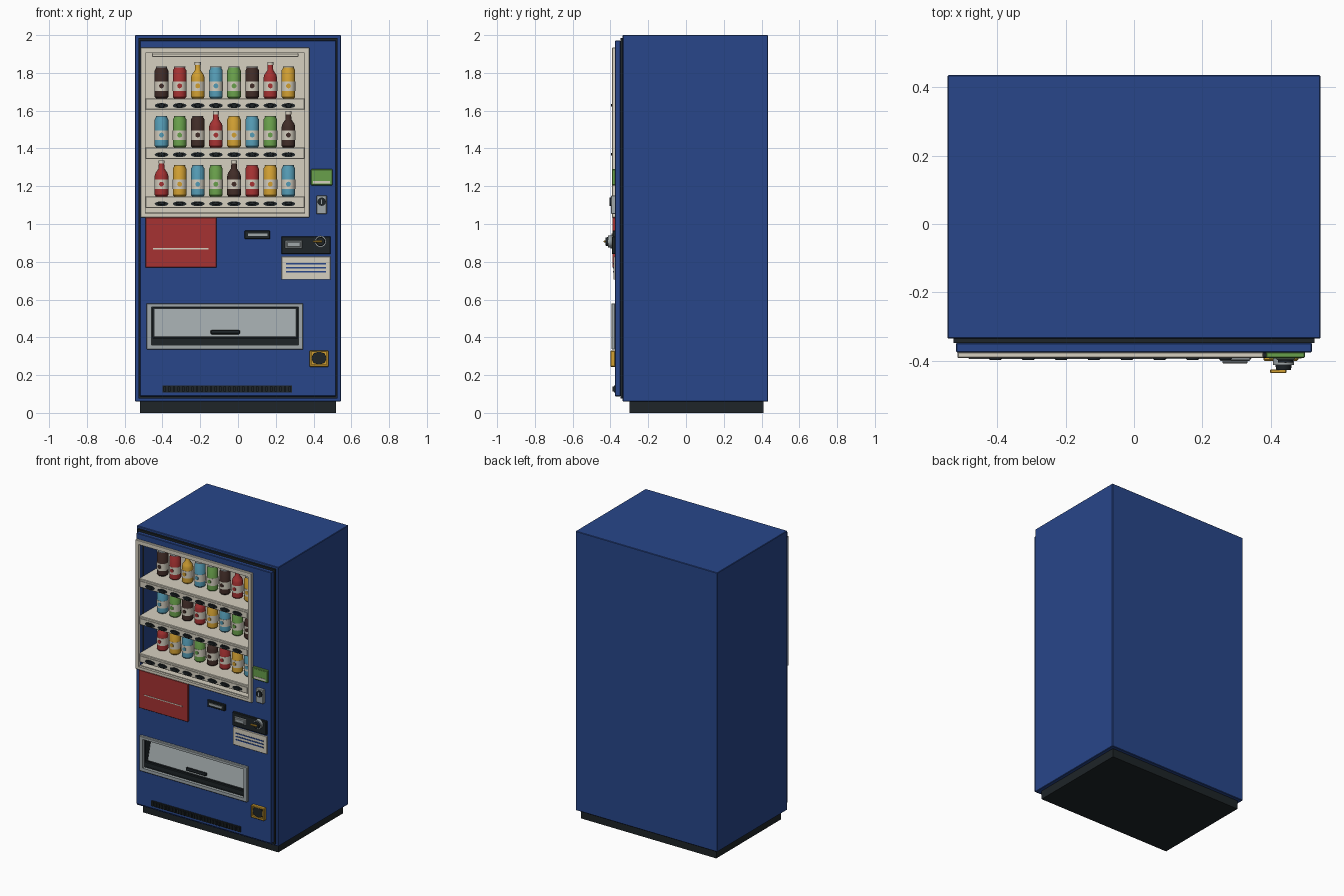
import bpy, bmesh, math
from mathutils import Matrix, Vector

if "Cube" in bpy.data.objects:
    bpy.data.objects.remove(bpy.data.objects["Cube"])

COL = dict(blue=(.021, .061, .255), cream=(.67, .63, .53), dark=(.013, .018, .021),
           red=(.38, .032, .032), yellow=(.64, .35, .032), sky=(.09, .33, .46),
           green=(.14, .35, .07), brown=(.053, .026, .021), grey=(.35, .39, .40))
MAT = {}
for n, c in COL.items():
    MAT[n] = bpy.data.materials.new(n)
    MAT[n].diffuse_color = (*c, 1)


def finish(bm, name, mat, smooth=False):
    bmesh.ops.recalc_face_normals(bm, faces=bm.faces)
    me = bpy.data.meshes.new(name)
    bm.to_mesh(me)
    bm.free()
    ob = bpy.data.objects.new(name, me)
    bpy.context.collection.objects.link(ob)
    if mat:
        me.materials.append(MAT[mat])
    if smooth:
        activate(ob)
        bpy.ops.object.shade_smooth_by_angle(angle=math.radians(35))
    return ob


def activate(ob):
    bpy.ops.object.select_all(action='DESELECT')
    ob.select_set(True)
    bpy.context.view_layer.objects.active = ob


def box(name, x0, x1, y0, y1, z0, z1, mat, bevel=0):
    bm = bmesh.new()
    ctr = Vector((x0 + x1, y0 + y1, z0 + z1)) / 2
    bmesh.ops.create_cube(bm, size=1, matrix=Matrix.Translation(ctr) @
                          Matrix.Diagonal((x1 - x0, y1 - y0, z1 - z0, 1)))
    if bevel:
        bmesh.ops.bevel(bm, geom=bm.edges[:], offset=bevel, segments=1, affect='EDGES')
    return finish(bm, name, mat)


def cut(ob, *bounds):
    """Carve a box-shaped opening."""
    c = box("cutter", *bounds, None)
    c.hide_render = True
    m = ob.modifiers.new("opening", 'BOOLEAN')
    m.operation, m.solver, m.object = 'DIFFERENCE', 'EXACT', c
    activate(ob)
    bpy.ops.object.modifier_apply(modifier=m.name)
    bpy.data.objects.remove(c)


def disc(name, x, z, y0, y1, r, mat, rz=None, r2=None, n=24):
    """Cylinder along y, y0 being the front; r2 is the front radius factor."""
    bm = bmesh.new()
    bmesh.ops.create_cone(bm, cap_ends=True, segments=n, radius1=1, radius2=r2 or 1, depth=1,
                          matrix=Matrix.Translation((x, (y0 + y1) / 2, z)) @
                          Matrix.Diagonal((r, y1 - y0, rz or r, 1)) @
                          Matrix.Rotation(math.pi / 2, 4, 'X'))
    return finish(bm, name, mat, True)


def lathe(name, x, y, z, prof, mat, n=20):
    bm = bmesh.new()
    rings = [[bm.verts.new((x + r * math.cos(2 * math.pi * i / n),
                            y + r * math.sin(2 * math.pi * i / n), z + h)) for i in range(n)]
             for r, h in prof]
    for a, b in zip(rings, rings[1:]):
        for i in range(n):
            bm.faces.new((a[i], a[(i + 1) % n], b[(i + 1) % n], b[i]))
    bm.faces.new(rings[0])
    bm.faces.new(rings[-1])
    return finish(bm, name, mat, True)


# display and pickup openings
WIN = (-.49, .352, 1.055, 1.905)
BIN = (-.457, .32, .36, .56)

# cabinet, plinth, gasket, door
cabinet = box("cabinet", -.545, .545, -.335, .435, .06, 2, 'blue', .003)
box("plinth", -.52, .52, -.30, .41, 0, .06, 'dark')
gasket = box("door_gasket", -.528, .528, -.348, -.334, .075, 1.985, 'dark')
door = box("door", -.52, .52, -.375, -.347, .088, 1.972, 'blue', .003)
for ob in (cabinet, gasket, door):
    cut(ob, WIN[0], WIN[1], -.5, -.18, WIN[2], WIN[3])
    cut(ob, BIN[0], BIN[1], -.5, -.22, BIN[2], BIN[3])

# display window surround, back panel and lamp
frame = box("display_frame", -.516, .378, -.392, -.374, 1.034, 1.934, 'cream', .003)
cut(frame, WIN[0], WIN[1], -.5, -.3, WIN[2], WIN[3])
box("display_back", WIN[0], WIN[1], -.19, -.179, WIN[2], WIN[3], 'cream')
box("display_lamp", -.455, .32, -.35, -.325, 1.885, 1.904, 'cream', .003)
box("display_sill", WIN[0], WIN[1], -.375, -.19, 1.055, 1.06, 'cream')

# drinks, shelves and selection buttons
CAN = [(.029, 0), (.036, .008), (.036, .148), (.029, .160), (.029, .165)]
BOTTLE = [(.029, 0), (.036, .008), (.036, .11), (.031, .127), (.016, .148), (.014, .178)]
HUES = ['brown', 'red', 'yellow', 'sky', 'green']
DY = -.25
for r in range(3):
    top = 1.665 - .26 * r
    box(f"shelf_{r}", WIN[0], WIN[1], -.375, -.185, top - .018, top, 'cream')
    box(f"shelf_fascia_{r}", WIN[0], WIN[1], -.383, -.37, top - .06, top, 'cream', .003)
    box(f"price_strip_{r}", -.48, .342, -.387, -.382, top - .052, top - .014, 'cream')
    for c in range(8):
        x, hue, tag = -.405 + .096 * c, HUES[(8 * r + c) % 5], f"{r}_{c}"
        if (c - r) % 4 == 2:
            lathe("bottle_" + tag, x, DY, top, BOTTLE, hue)
            lathe("bottle_cap_" + tag, x, DY, top + .176, [(.016, 0), (.016, .016)], 'cream')
        else:
            lathe("can_" + tag, x, DY, top, CAN, hue)
            lathe("can_lid_" + tag, x, DY, top + .164, [(.03, 0), (.03, .004)], 'grey')
        lathe("drink_label_" + tag, x, DY, top, [(.0368, .04), (.0368, .09)], 'cream')
        disc("label_dot_" + tag, x, top + .066, DY - .038, DY - .034, .013, hue, n=12)
        disc("button_base_" + tag, x, top - .038, -.392, -.386, .036, 'dark', .013)
        disc("button_cap_" + tag, x, top - .036, -.398, -.391, .02, 'dark', .008, .8)

# red advert panel
box("advert_panel", -.49, -.114, -.39, -.374, .77, 1.034, 'red', .002)
box("advert_stripe", -.45, -.155, -.392, -.389, .866, .872, 'cream')

# price display
box("price_display", .385, .5, -.391, -.374, 1.205, 1.29, 'green', .003)
box("price_screen", .395, .49, -.393, -.39, 1.235, 1.28, 'green')
box("price_bar", .398, .487, -.393, -.39, 1.214, 1.228, 'cream')

# coin slot
box("coin_plate", .415, .47, -.397, -.374, 1.053, 1.15, 'grey', .003)
disc("coin_ring", .443, 1.118, -.404, -.396, .022, 'dark')
box("coin_slot", .440, .446, -.406, -.403, 1.105, 1.131, 'grey')

# note slot
box("note_slot", .035, .17, -.39, -.374, .92, .965, 'dark', .003)
box("note_mouth", .053, .155, -.395, -.389, .936, .95, 'grey')

# payment panel with lock
box("payment_panel", .23, .49, -.392, -.374, .84, .935, 'dark', .003)
box("payment_reader", .25, .34, -.40, -.391, .87, .912, 'grey', .003)
box("reader_window", .258, .332, -.408, -.399, .878, .904, 'grey', .003)
disc("lock_collar", .437, .907, -.412, -.391, .031, 'grey')
disc("lock_barrel", .437, .907, -.426, -.411, .024, 'dark', r2=.9)
box("lock_key", .398, .445, -.436, -.425, .902, .912, 'yellow', .002)

# instruction plate
box("instruction_plate", .23, .49, -.385, -.374, .705, .828, 'cream', .002)
for i in range(3):
    box(f"instruction_line_{i}", .253, .465, -.387, -.384, .742 + .022 * i, .75 + .022 * i, 'blue')

# pickup frame, bin and tilted flap
pick = box("pickup_frame", -.485, .345, -.395, -.374, .335, .58, 'grey', .004)
cut(pick, BIN[0], BIN[1], -.5, -.3, BIN[2], BIN[3])
tray = box("pickup_bin", BIN[0], BIN[1], -.374, -.22, BIN[2], BIN[3], 'dark')
cut(tray, BIN[0] + .006, BIN[1] - .006, -.5, -.23, BIN[2] + .006, BIN[3] - .006)
box("pickup_lip", BIN[0], BIN[1], -.372, -.352, .36, .398, 'dark', .004)
tilt = Matrix.Translation((0, -.352, .40)) @ Matrix.Rotation(math.radians(-15), 4, 'X')
flap = box("pickup_flap", -.446, .309, -.006, .006, 0, .158, 'grey', .002)
handle = box("flap_handle", -.145, .01, -.024, -.005, .014, .034, 'dark', .004)
for ob in (flap, handle):
    ob.matrix_world = tilt

# coin return cup
cup = box("coin_return", .378, .48, -.40, -.374, .243, .33, 'yellow', .004)
cut(cup, .39, .468, -.5, -.385, .257, .322)
disc("coin_return_cup", .429, .2895, -.396, -.384, .042, 'dark', .035, n=8)

# lower vent
box("vent_plate", -.40, .285, -.382, -.374, .108, .145, 'dark')
for i in range(28):
    x = -.394 + .0245 * i
    box(f"vent_slat_{i}", x, x + .012, -.39, -.381, .112, .141, 'dark')

for m in bpy.data.materials:
    if m.users and not m.is_grease_pencil:
        m.use_nodes = True
        m.node_tree.nodes["Principled BSDF"].inputs["Base Color"].default_value = m.diffuse_color
